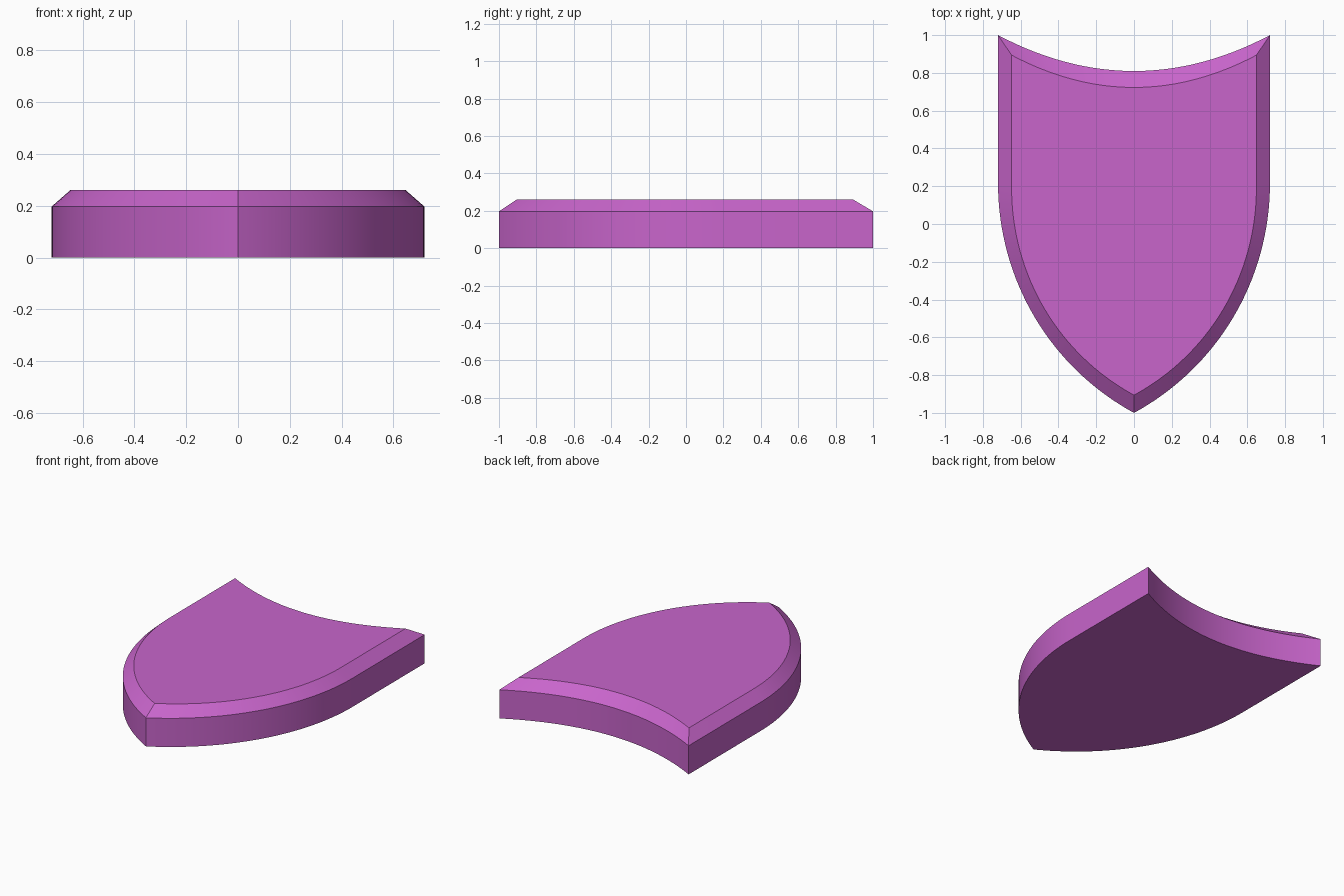
import bpy, bmesh
from mathutils import Vector
from mathutils.geometry import interpolate_bezier

if "Cube" in bpy.data.objects:
    bpy.data.objects.remove(bpy.data.objects["Cube"])

# Half outline: curved top edge, straight side, curved flank to the tip
N = 24
top = [Vector((0.72 * i / N, 0.81 + 0.19 * (i / N) ** 2)) for i in range(N + 1)]
flank = [p.to_2d() for p in interpolate_bezier(
    Vector((0.72, 0.22, 0)), Vector((0.72, -0.30, 0)),
    Vector((0.44, -0.76, 0)), Vector((0, -1, 0)), 33)]
half = top + flank
outline = half + [Vector((-p.x, p.y)) for p in reversed(half[1:-1])]

# Rings: base, wall top, inset face edge (scaled about y = -0.06)
bm = bmesh.new()


def ring(z, s):
    return [bm.verts.new((p.x * s, -0.06 + (p.y + 0.06) * s, z)) for p in outline]


rings = [ring(0, 1), ring(0.197, 1), ring(0.26, 0.9)]
bm.faces.new(rings[0])
bm.faces.new(rings[-1])
count = len(outline)
for a, b in zip(rings, rings[1:]):
    for i in range(count):
        j = (i + 1) % count
        bm.faces.new((a[i], a[j], b[j], b[i]))
bmesh.ops.recalc_face_normals(bm, faces=bm.faces[:])

mesh = bpy.data.meshes.new("shield_plate")
bm.to_mesh(mesh)
bm.free()
shield = bpy.data.objects.new("shield_plate", mesh)
bpy.context.collection.objects.link(shield)

# Purple finish
mat = bpy.data.materials.new("purple")
mat.diffuse_color = (0.58, 0.13, 0.60, 1)
mat.use_nodes = True
mat.node_tree.nodes["Principled BSDF"].inputs["Base Color"].default_value = mat.diffuse_color
mesh.materials.append(mat)

# Smooth curved walls, sharp rims
bpy.context.view_layer.objects.active = shield
shield.select_set(True)
bpy.ops.object.shade_smooth_by_angle(angle=0.5)
